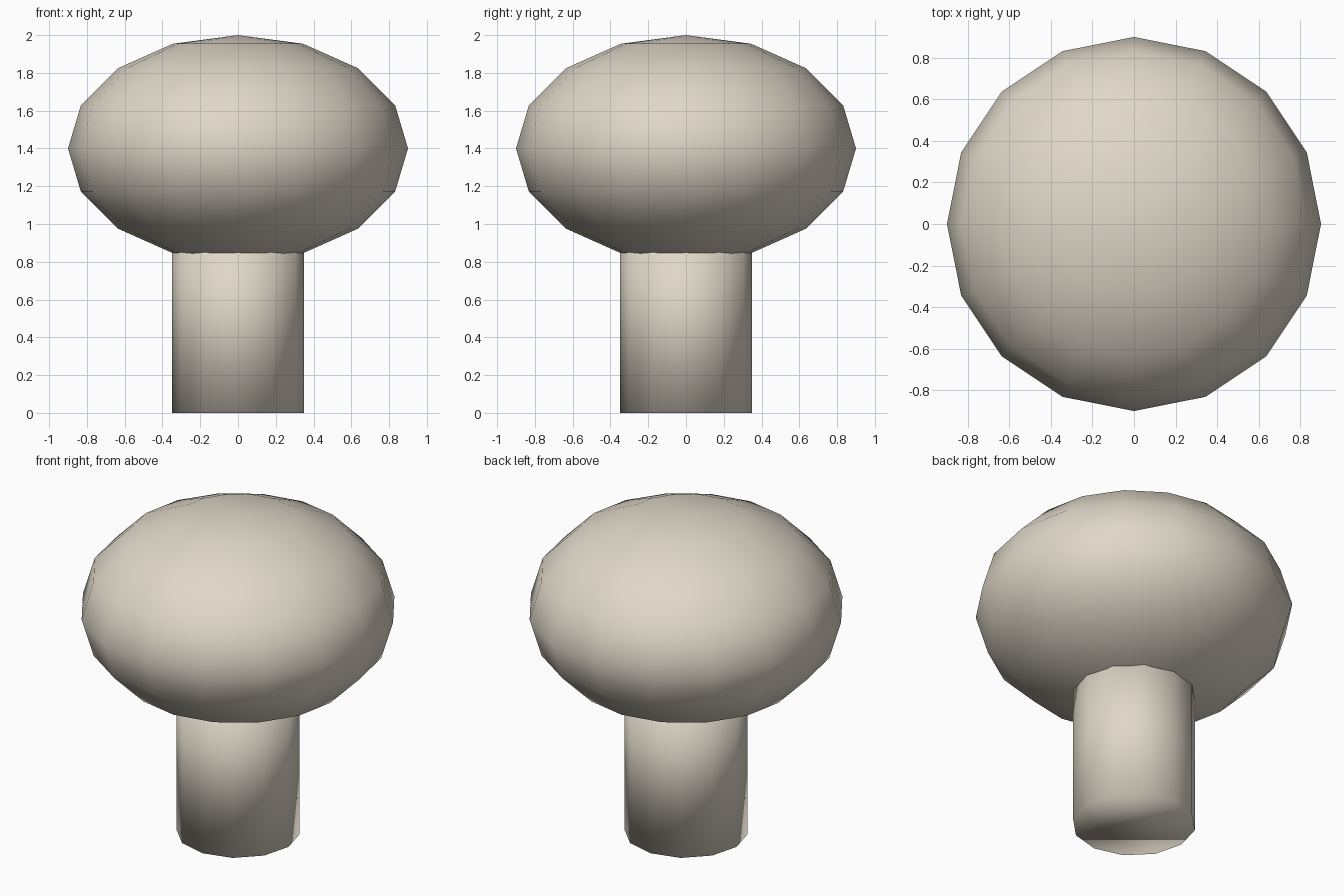
import bpy

if "Cube" in bpy.data.objects:
    bpy.data.objects.remove(bpy.data.objects["Cube"])

beige = bpy.data.materials.new("beige")
beige.diffuse_color = (0.74, 0.68, 0.58, 1)
beige.use_nodes = True
beige.node_tree.nodes["Principled BSDF"].inputs["Base Color"].default_value = beige.diffuse_color


def finish(name):
    obj = bpy.context.object
    obj.name = name
    obj.data.materials.append(beige)
    bpy.ops.object.shade_smooth()
    return obj


# Stem: 12-sided cylinder whose top is buried in the cap
STEM_TOP = 1.0
bpy.ops.mesh.primitive_cylinder_add(vertices=12, radius=0.35, depth=STEM_TOP,
                                    location=(0, 0, STEM_TOP / 2))
finish("stem")

# Cap: flattened low-poly sphere
bpy.ops.mesh.primitive_uv_sphere_add(segments=16, ring_count=8, radius=1,
                                     location=(0, 0, 1.4))
cap = finish("cap")
cap.scale = (0.9, 0.9, 0.6)
